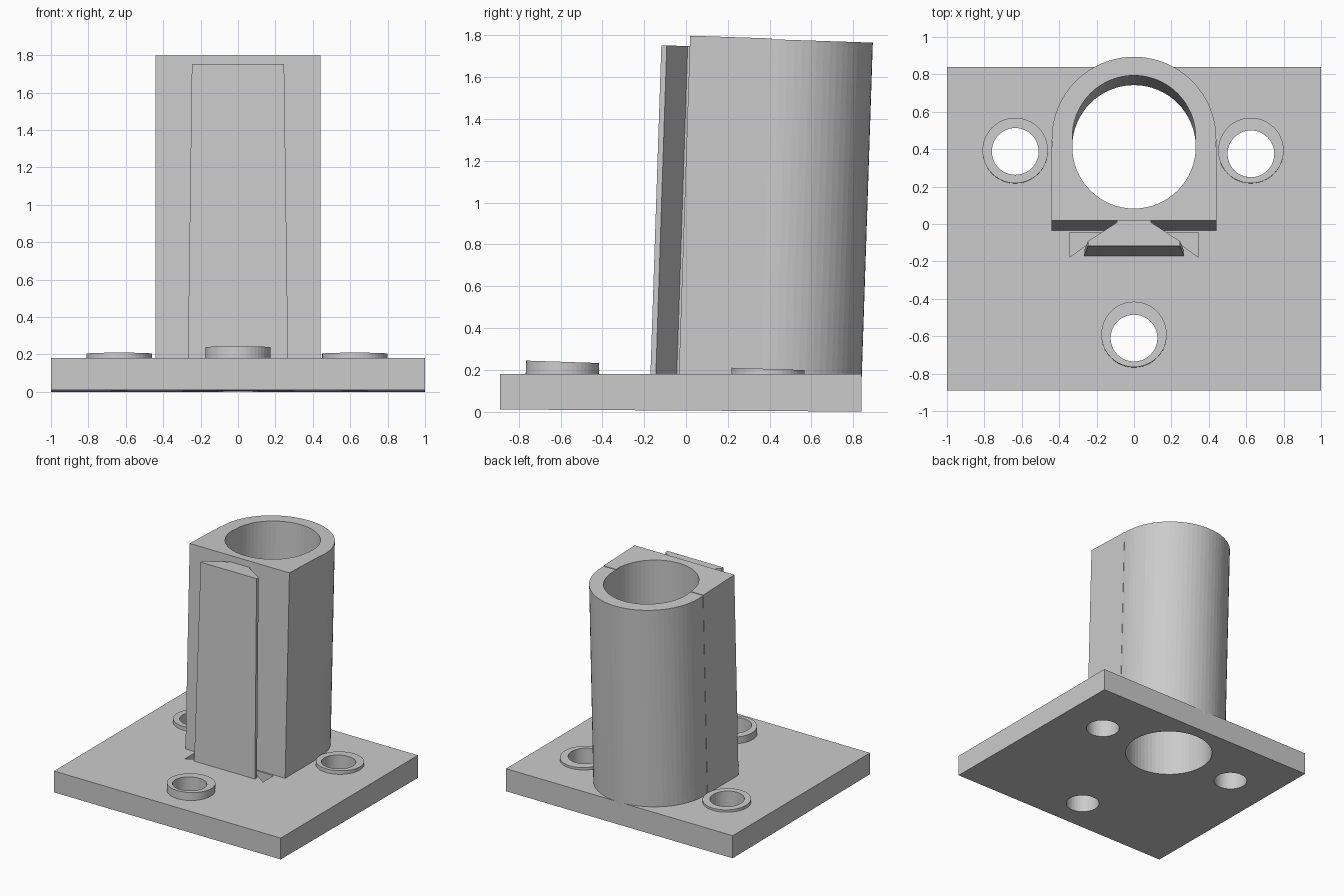
import bpy, bmesh, math
from mathutils import Matrix

if "Cube" in bpy.data.objects:
    bpy.data.objects.remove(bpy.data.objects["Cube"], do_unlink=True)

grey = bpy.data.materials.new("plain_grey")
grey.use_nodes = True
grey.diffuse_color = (0.6, 0.6, 0.6, 1)
grey.node_tree.nodes["Principled BSDF"].inputs["Base Color"].default_value = (0.6, 0.6, 0.6, 1)

LEAN = Matrix.Rotation(math.radians(-1.9), 4, "X")
UPRIGHT = Matrix.Identity(4)


def prism(name, outline, z0, z1, matrix=UPRIGHT, top_scale=1.0):
    """Extrude an outline in x, y between two heights, narrowing in x at the top."""
    bm = bmesh.new()
    low = [bm.verts.new((x, y, z0)) for x, y in outline]
    high = [bm.verts.new((x * top_scale, y, z1)) for x, y in outline]
    bm.faces.new(low[::-1])
    bm.faces.new(high)
    n = len(low)
    for i in range(n):
        j = (i + 1) % n
        bm.faces.new((low[i], low[j], high[j], high[i]))
    bmesh.ops.transform(bm, matrix=matrix, verts=bm.verts)
    bmesh.ops.recalc_face_normals(bm, faces=bm.faces)
    mesh = bpy.data.meshes.new(name)
    bm.to_mesh(mesh)
    bm.free()
    mesh.materials.append(grey)
    ob = bpy.data.objects.new(name, mesh)
    bpy.context.collection.objects.link(ob)
    return ob


def arc(x, y, r, start=0.0, sweep=math.tau, steps=64):
    count = steps if sweep >= math.tau else steps + 1
    return [(x + r * math.cos(start + sweep * i / steps),
             y + r * math.sin(start + sweep * i / steps)) for i in range(count)]


def mirrored(half):
    return half + [(-x, y) for x, y in reversed(half)]


def cut(ob, cutters):
    for c in cutters:
        mod = ob.modifiers.new("cut", "BOOLEAN")
        mod.operation = "DIFFERENCE"
        mod.solver = "EXACT"
        mod.object = c
    bpy.context.view_layer.update()
    evaluated = ob.evaluated_get(bpy.context.evaluated_depsgraph_get())
    mesh = bpy.data.meshes.new_from_object(evaluated)
    ob.modifiers.clear()
    ob.data = mesh


# Base plate, with its underside rising slightly towards the front
plate = prism("base_plate", mirrored([(1, -0.89), (1, 0.84)]), 0, 0.18)
for v in plate.data.vertices:
    if v.co.z < 0.1 and v.co.y < 0:
        v.co.z = 0.01

# Leaning tube: square front block and round rear shell
SEAM, AXIS, R = 0.352, 0.395, 0.44
block = prism("tube_front_block", mirrored([(R, -0.04), (R, SEAM)]), 0.1, 1.798, LEAN)
dip = math.asin((SEAM - AXIS) / R)
shell = prism("tube_rear_shell", arc(0, AXIS, R, dip, math.pi - 2 * dip, 40), 0.1, 1.794, LEAN)

# Dovetail rail on the front of the tube
prism("dovetail_rail", mirrored([(0.268, -0.176), (0.268, -0.15), (0.1, -0.05), (0.1, -0.03)]),
      0.16, 1.748, LEAN, 0.92)

# Bore: an upright hole joined with one that follows the lean
bore = [prism("bore_upright", arc(0, 0.4125, 0.33), -0.2, 2.2),
        prism("bore_leaning", arc(0, 0.405, 0.33), 0.12, 2.2, LEAN)]
cut(block, bore)
cut(shell, bore)

# Screw bosses: x, ring y, hole y, top height
holes = []
for name, x, y, hole_y, top in (("right", -0.635, 0.393, 0.388, 0.204),
                                ("left", 0.625, 0.393, 0.375, 0.204),
                                ("front", 0, -0.59, -0.61, 0.238)):
    hole = prism(name + "_hole", arc(x, hole_y, 0.125, steps=48), -0.2, 0.5)
    place = Matrix.Translation((x, y, top)) @ LEAN
    boss = prism(name + "_screw_boss", arc(0, 0, 0.175, steps=48), -0.1, 0, place)
    cut(boss, [hole])
    holes.append(hole)

# Narrow pockets in the plate beside the rail
pockets = [prism("pocket", [(s * 0.345, -0.178), (s * 0.345, -0.045), (s * 0.16, -0.045)], 0.03, 0.3)
           for s in (-1, 1)]
cut(plate, [bore[0]] + holes + pockets)

for helper in bore + holes + pockets:
    bpy.data.objects.remove(helper, do_unlink=True)
